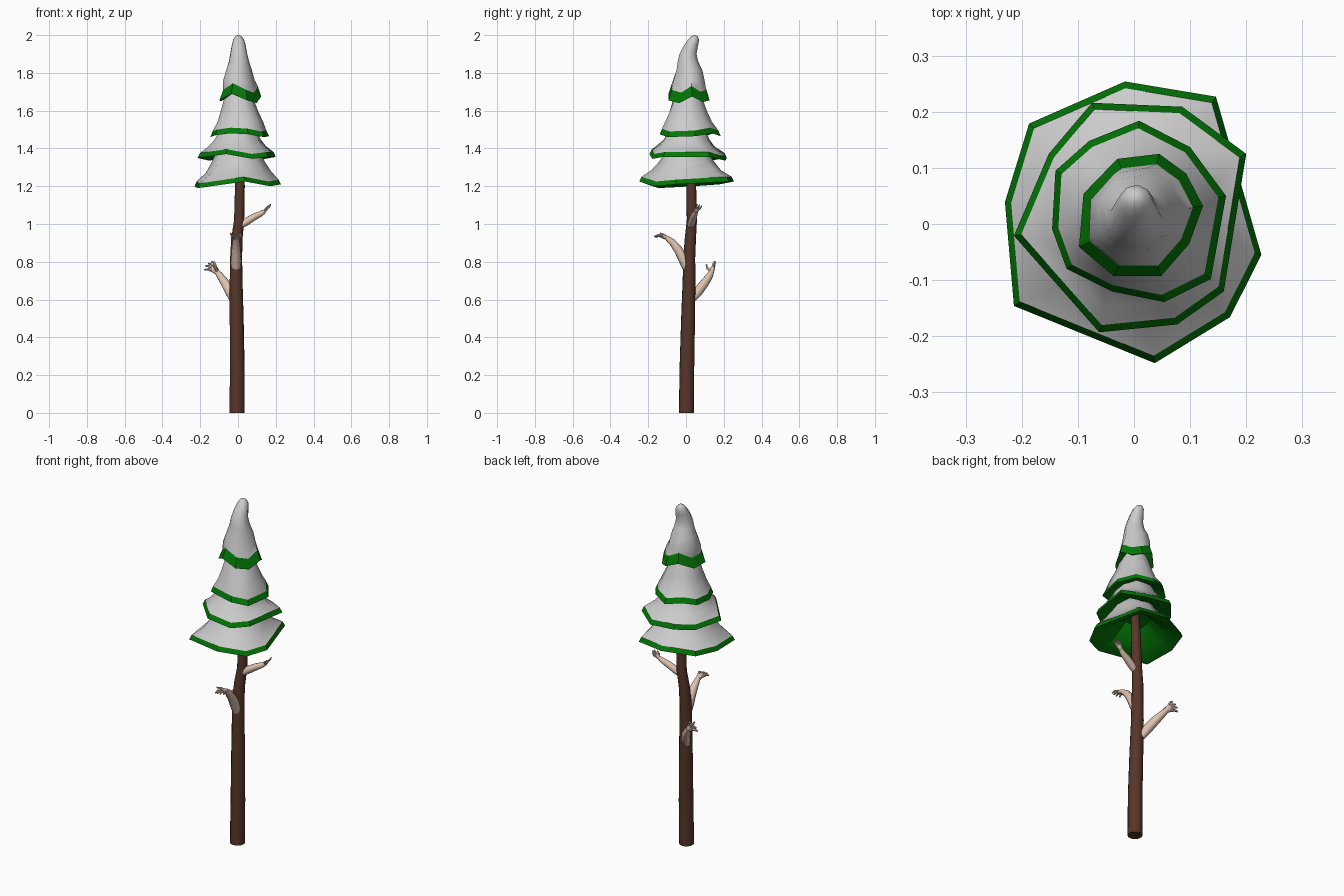
import bpy, bmesh, math
from mathutils import Vector

if "Cube" in bpy.data.objects:
    bpy.data.objects.remove(bpy.data.objects["Cube"])


def material(name, rgb):
    m = bpy.data.materials.new(name)
    m.diffuse_color = (*rgb, 1)
    m.use_nodes = True
    m.node_tree.nodes["Principled BSDF"].inputs["Base Color"].default_value = m.diffuse_color
    return m


BARK = material("bark", (0.095, 0.036, 0.022))
GREEN = material("needles", (0.001, 0.19, 0.002))
SKIN = material("skin", (0.74, 0.54, 0.43))


def finish(name, bm, mat=None, angle=50, recalc=True):
    if recalc:
        bmesh.ops.recalc_face_normals(bm, faces=bm.faces)
    me = bpy.data.meshes.new(name)
    bm.to_mesh(me)
    bm.free()
    ob = bpy.data.objects.new(name, me)
    bpy.context.collection.objects.link(ob)
    if mat:
        me.materials.append(mat)
    bpy.ops.object.select_all(action='DESELECT')
    bpy.context.view_layer.objects.active = ob
    ob.select_set(True)
    bpy.ops.object.shade_smooth_by_angle(angle=math.radians(angle))
    return ob


def loft(bm, rings, cap_start=False, cap_end=False):
    loops = [[bm.verts.new(p) for p in ring] for ring in rings]
    n = len(loops[0])
    for a, b in zip(loops, loops[1:]):
        for i in range(n):
            j = (i + 1) % n
            bm.faces.new((a[i], a[j], b[j], b[i]))
    if cap_start:
        bm.faces.new(loops[0][::-1])
    if cap_end:
        bm.faces.new(loops[-1])


def tube(bm, path, sides):
    """Closed tapered tube along (x, y, z, radius) points."""
    pts = [Vector(p[:3]) for p in path]
    ref = Vector((1, 0.1, 0)) if abs((pts[-1] - pts[0]).normalized().x) < 0.7 else Vector((0, 1, 0.1))
    rings = []
    for k, p in enumerate(pts):
        t = (pts[min(k + 1, len(pts) - 1)] - pts[max(k - 1, 0)]).normalized()
        u = (ref - t * ref.dot(t)).normalized()
        v = t.cross(u)
        rings.append([p + path[k][3] * (math.cos(a) * u + math.sin(a) * v)
                      for a in (2 * math.pi * i / sides for i in range(sides))])
    loft(bm, rings, True, True)


# Trunk: gently bent, tapering upward
bm = bmesh.new()
tube(bm, [(-.005, .002, 0, .040), (-.004, .005, .25, .039), (-.007, .011, .5, .037),
          (-.010, .016, .7, .034), (-.010, .017, .82, .032), (-.006, .023, .92, .030),
          (.006, .031, 1.02, .027), (.010, .028, 1.2, .026), (.010, .02, 1.36, .022)], 14)
finish("trunk", bm, BARK)


# Arms growing out of the trunk, each ending in a hand
def arm(name, path, fwd, spread, curl, thumb, size):
    bm = bmesh.new()
    f, s = Vector(fwd).normalized(), Vector(spread).normalized()
    c, th = Vector(curl), Vector(thumb).normalized()
    tube(bm, path, 10)
    w = Vector(path[-1][:3])
    # palm: flattened across the spread direction
    nrm = f.cross(s)
    rings = []
    for d, a, b in ((-.008, .011, .011), (.008, .017, .012), (.022, .020, .010), (.032, .017, .007)):
        rings.append([w + size * (f * d + s * a * math.cos(q) + nrm * b * math.sin(q))
                      for q in (math.pi * i / 5 for i in range(10))])
    loft(bm, rings, True, True)
    for i, length in zip((-1.5, -.5, .5, 1.5), (.034, .042, .040, .032)):
        base = w + size * (f * .024 + s * i * .0098)
        mid = base + size * (f * length * .55 + s * i * .005)
        tip = base + size * (f * length + s * i * .008) + c * size
        tube(bm, [(*base, .0072 * size), (*mid, .0066 * size), (*tip, .004 * size)], 6)
    base = w + size * th * .006
    mid = base + size * (th * .022 + f * .012)
    tip = mid + size * (th * .008 + f * .020)
    tube(bm, [(*base, .009 * size), (*mid, .007 * size), (*tip, .004 * size)], 6)
    finish(name, bm, SKIN)


arm("lower_arm", [(-.025, .03, .60, .020), (-.042, .062, .64, .026), (-.068, .098, .687, .024),
                  (-.095, .124, .725, .019), (-.112, .136, .748, .014)],
    (-.62, .22, .6), (.6, .1, .75), (-.004, .0, -.010), (.1, -.95, .35), 1.08)
arm("front_arm", [(-.010, .005, .77, .025), (-.010, -.015, .815, .027), (-.010, -.04, .862, .024),
                  (-.010, -.072, .903, .019), (-.008, -.103, .928, .013)],
    (0, -.95, .27), (1, 0, .1), (0, -.002, -.012), (-.9, -.1, .4), 1.0)
arm("upper_arm", [(.012, .025, .99, .017), (.045, .032, 1.013, .021), (.085, .04, 1.037, .019),
                  (.120, .047, 1.054, .015), (.138, .053, 1.066, .012)],
    (.65, .25, .65), (-.3, .9, -.1), (-.002, 0, .006), (.2, -.8, .5), .75)


# Foliage tiers: irregular hem, green underside and rim, snow on top
def tier(name, hem, band, inset, snow, under):
    """hem: (x, y, z) counter-clockwise; snow: (cx, cy, z, r) rings going up."""
    n = len(hem)
    hem = [Vector(p) for p in hem]
    mid = sum(hem, Vector()) / n
    ang = [math.atan2(p.y - mid.y, p.x - mid.x) for p in hem]
    for i in range(1, n):
        while ang[i] < ang[i - 1]:
            ang[i] += 2 * math.pi
    step = 2 * math.pi / n
    off = sum(a - i * step for i, a in enumerate(ang)) / n
    mean_r = sum((p - mid).xy.length for p in hem) / n

    def scaled(k, dz):
        return [Vector((mid.x + (p.x - mid.x) * k, mid.y + (p.y - mid.y) * k, p.z + dz)) for p in hem]

    edge = scaled(1 - inset, band)
    # snow rings relax from the hem shape towards even circles
    rings = [edge]
    for k, (cx, cy, z, r) in enumerate(snow):
        w = min(1, (k + 1) / 3)
        ring = []
        for i, p in enumerate(hem):
            a = ang[i] * (1 - w) + (off + i * step) * w
            rr = r * (1 + ((p - mid).xy.length / mean_r - 1) * (1 - w))
            ring.append(Vector((cx + rr * math.cos(a), cy + rr * math.sin(a),
                                z + (p.z - mid.z) * (1 - w) * .8)))
        rings.append(ring)
    bm = bmesh.new()
    loft(bm, rings, False, True)
    finish(name + "_snow", bm, None, 60, False)
    bm = bmesh.new()
    loft(bm, [scaled(.28, under), scaled(.6, under * .35), scaled(.9, .006), hem, edge], True)
    finish(name + "_green", bm, GREEN, 35, False)


tier("bottom_tier",
     [(.227, -.055, 1.21), (.146, .227, 1.225), (-.016, .254, 1.225), (-.187, .179, 1.21),
      (-.230, .039, 1.20), (-.214, -.146, 1.19), (.037, -.248, 1.225), (.171, -.166, 1.20)],
     .025, .05,
     [(0, .005, 1.276, .184), (0, .005, 1.32, .150), (0, .005, 1.36, .125), (0, .005, 1.42, .08)], .11)
tier("lower_tier",
     [(.200, .125, 1.355), (.086, .209, 1.335), (-.075, .216, 1.35), (-.152, .125, 1.335),
      (-.214, -.021, 1.35), (-.062, -.193, 1.37), (.077, -.179, 1.345), (.160, -.120, 1.355)],
     .026, .06,
     [(0, .005, 1.41, .156), (0, .005, 1.445, .128), (0, .005, 1.49, .105), (0, .005, 1.54, .07)], .06)
tier("middle_tier",
     [(.164, .05, 1.465), (.100, .137, 1.48), (.009, .184, 1.465), (-.080, .148, 1.48),
      (-.140, .095, 1.465), (-.146, -.009, 1.46), (-.120, -.080, 1.47), (-.040, -.120, 1.48),
      (.054, -.139, 1.475), (.137, -.098, 1.46)],
     .03, .08,
     [(.004, .01, 1.545, .123), (.004, .01, 1.60, .100), (.004, .01, 1.67, .076),
      (.004, .01, 1.72, .05)], .06)
tier("top_tier",
     [(.123, .032, 1.675), (.093, .09, 1.645), (.045, .125, 1.655), (-.03, .116, 1.685),
      (-.09, .054, 1.65), (-.098, -.041, 1.655), (-.036, -.093, 1.69), (.048, -.093, 1.655),
      (.098, -.036, 1.64)],
     .055, .17,
     [(.005, .016, 1.755, .086), (.004, .018, 1.815, .070), (.004, .010, 1.86, .055),
      (.003, .010, 1.90, .046), (.003, .026, 1.945, .038), (.003, .040, 1.975, .030),
      (.002, .044, 1.993, .018), (.002, .045, 2.0, .005)], .05)
